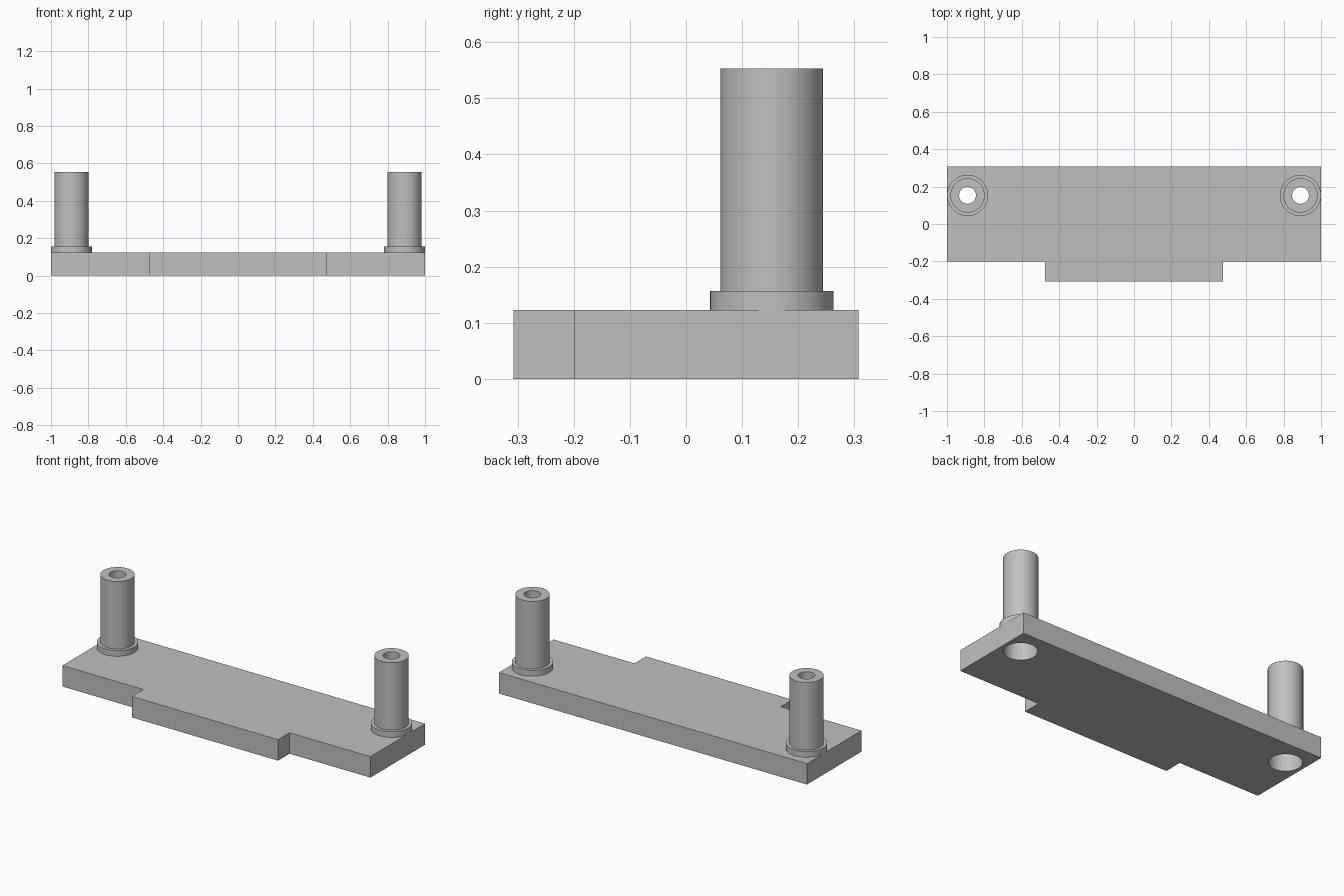
import bpy, bmesh, math

cube = bpy.data.objects.get("Cube")
if cube:
    bpy.data.objects.remove(cube, do_unlink=True)

PLATE_TOP = 0.123
POST_X, POST_Y = 0.89, 0.153
POST_R, FLANGE_R, BORE_R, RECESS_R = 0.0915, 0.11, 0.045, 0.088
SEGMENTS = 64

grey = bpy.data.materials.new("plain grey")
grey.use_nodes = True
colour = (0.53, 0.53, 0.53, 1)
grey.diffuse_color = colour
grey.node_tree.nodes["Principled BSDF"].inputs["Base Color"].default_value = colour


def make_object(name, bm):
    bmesh.ops.recalc_face_normals(bm, faces=bm.faces)
    mesh = bpy.data.meshes.new(name)
    bm.to_mesh(mesh)
    bm.free()
    mesh.materials.append(grey)
    obj = bpy.data.objects.new(name, mesh)
    bpy.context.collection.objects.link(obj)
    return obj


def activate(obj):
    bpy.ops.object.select_all(action='DESELECT')
    obj.select_set(True)
    bpy.context.view_layer.objects.active = obj


# Base plate: half outline mirrored, then extruded upwards
half = [(0.475, -0.307), (0.475, -0.2), (1, -0.2), (1, 0.307)]
outline = half + [(-x, y) for x, y in reversed(half)]
bm = bmesh.new()
face = bm.faces.new([bm.verts.new((x, y, 0)) for x, y in outline])
result = bmesh.ops.extrude_face_region(bm, geom=[face])
top = [v for v in result["geom"] if isinstance(v, bmesh.types.BMVert)]
bmesh.ops.translate(bm, verts=top, vec=(0, 0, PLATE_TOP))
plate = make_object("base_plate", bm)

# Hollow post with a collar, turned around its axis
profile = [(BORE_R, PLATE_TOP), (FLANGE_R, PLATE_TOP), (FLANGE_R, 0.157),
           (POST_R, 0.157), (POST_R, 0.553), (BORE_R, 0.553)]

for side, sign in (("left", 1), ("right", -1)):
    # Wide recess through the plate under each post
    bpy.ops.mesh.primitive_cylinder_add(vertices=SEGMENTS, radius=RECESS_R, depth=1,
                                        location=(sign * POST_X, POST_Y, 0))
    cutter = bpy.context.object
    cutter.name = side + "_recess_cutter"
    cutter.hide_render = True
    activate(plate)
    cut = plate.modifiers.new("recess", 'BOOLEAN')
    cut.operation = 'DIFFERENCE'
    cut.solver = 'EXACT'
    cut.object = cutter
    bpy.ops.object.modifier_apply(modifier=cut.name)
    bpy.data.objects.remove(cutter, do_unlink=True)

    bm = bmesh.new()
    verts = [bm.verts.new((r, 0, z)) for r, z in profile]
    edges = [bm.edges.new((verts[i - 1], verts[i])) for i in range(len(verts))]
    bmesh.ops.spin(bm, geom=verts + edges, cent=(0, 0, 0), axis=(0, 0, 1),
                   angle=math.tau, steps=SEGMENTS, use_merge=True)
    bmesh.ops.remove_doubles(bm, verts=bm.verts, dist=0.0001)
    post = make_object(side + "_post", bm)
    post.location = (sign * POST_X, POST_Y, 0)
    activate(post)
    bpy.ops.object.shade_smooth_by_angle(angle=math.radians(30))

activate(plate)
bpy.ops.object.shade_smooth_by_angle(angle=math.radians(30))
